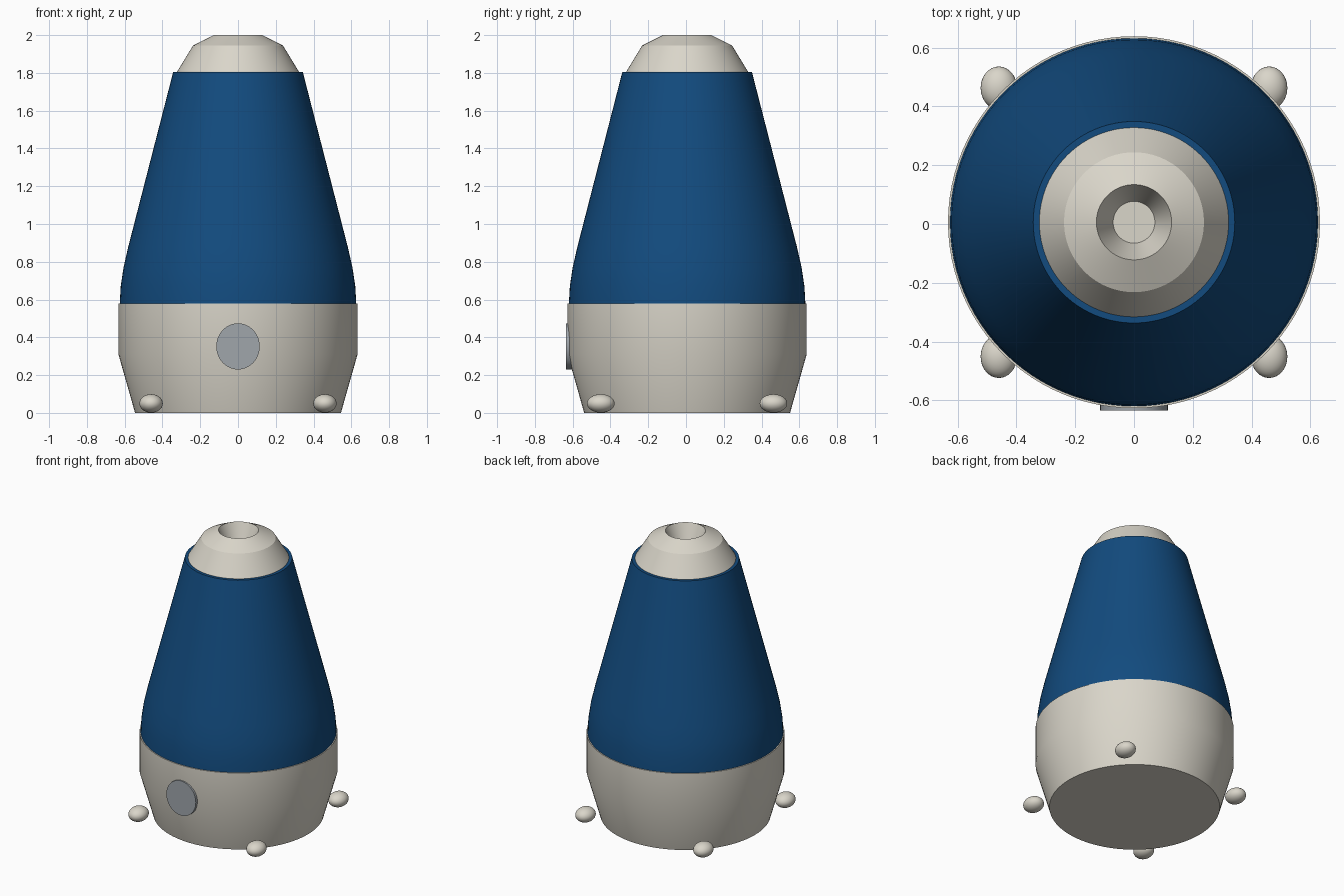
import bpy, bmesh, math
from mathutils import Matrix

cube = bpy.data.objects.get("Cube")
if cube:
    bpy.data.objects.remove(cube, do_unlink=True)

CENTRE_Y = 0.006


def material(name, rgb):
    mat = bpy.data.materials.new(name)
    mat.use_nodes = True
    mat.diffuse_color = (*rgb, 1)
    bsdf = next(n for n in mat.node_tree.nodes if n.type == "BSDF_PRINCIPLED")
    bsdf.inputs["Base Color"].default_value = (*rgb, 1)
    return mat


ivory = material("warm ivory", (0.70, 0.67, 0.59))
blue = material("deep blue", (0.006, 0.07, 0.21))
grey = material("button grey", (0.35, 0.38, 0.41))


def finish(name, bm, mat):
    bmesh.ops.recalc_face_normals(bm, faces=bm.faces)
    mesh = bpy.data.meshes.new(name)
    bm.to_mesh(mesh)
    bm.free()
    mesh.materials.append(mat)
    obj = bpy.data.objects.new(name, mesh)
    bpy.context.collection.objects.link(obj)
    bpy.ops.object.select_all(action="DESELECT")
    obj.select_set(True)
    bpy.context.view_layer.objects.active = obj
    bpy.ops.object.shade_smooth_by_angle(angle=math.radians(28))
    return obj


def lathe(name, profile, mat, steps=96):
    """Turn a (radius, height) profile around the vertical axis."""
    bm = bmesh.new()
    verts = [bm.verts.new((r, 0, z)) for r, z in profile]
    edges = [bm.edges.new(pair) for pair in zip(verts, verts[1:])]
    bmesh.ops.spin(bm, geom=verts + edges, cent=(0, 0, 0), axis=(0, 0, 1),
                   angle=math.tau, steps=steps, use_duplicate=False)
    bmesh.ops.remove_doubles(bm, verts=bm.verts, dist=0.0001)
    obj = finish(name, bm, mat)
    obj.location.y = CENTRE_Y
    return obj


# Base with tapered foot and flat underside
lathe("base", [(0, 0), (0.545, 0), (0.633, 0.31), (0.633, 0.58), (0, 0.58)], ivory)

# Tall tapering body with a flat rim
lathe("body", [(0.58, 0.57), (0.626, 0.58), (0.621, 0.67), (0.606, 0.77),
               (0.581, 0.88), (0.55, 1.0), (0.343, 1.805), (0.29, 1.805)], blue)

# Faceted cap with a tapered well in the top
lathe("cap", [(0, 1.79), (0.322, 1.79), (0.322, 1.807), (0.238, 1.945),
              (0.128, 2.0), (0.071, 1.86), (0, 1.86)], ivory)

# Round button on the front
bm = bmesh.new()
bmesh.ops.create_cone(bm, cap_ends=True, segments=48, radius1=1, radius2=1, depth=1)
bmesh.ops.transform(bm, matrix=Matrix.Rotation(math.pi / 2, 4, "X"), verts=bm.verts)
bmesh.ops.scale(bm, vec=(0.115, 0.06, 0.122), verts=bm.verts)
button = finish("front_button", bm, grey)
button.location = (0, -0.605, 0.352)

# Four small egg-shaped feet
for side, x in (("left", 0.46), ("right", -0.46)):
    for end, y in (("front", -0.457), ("back", 0.457)):
        bm = bmesh.new()
        bmesh.ops.create_uvsphere(bm, u_segments=32, v_segments=16, radius=1)
        bmesh.ops.scale(bm, vec=(0.062, 0.073, 0.049), verts=bm.verts)
        foot = finish(f"{end}_{side}_foot", bm, ivory)
        foot.location = (x, y + CENTRE_Y, 0.05)
